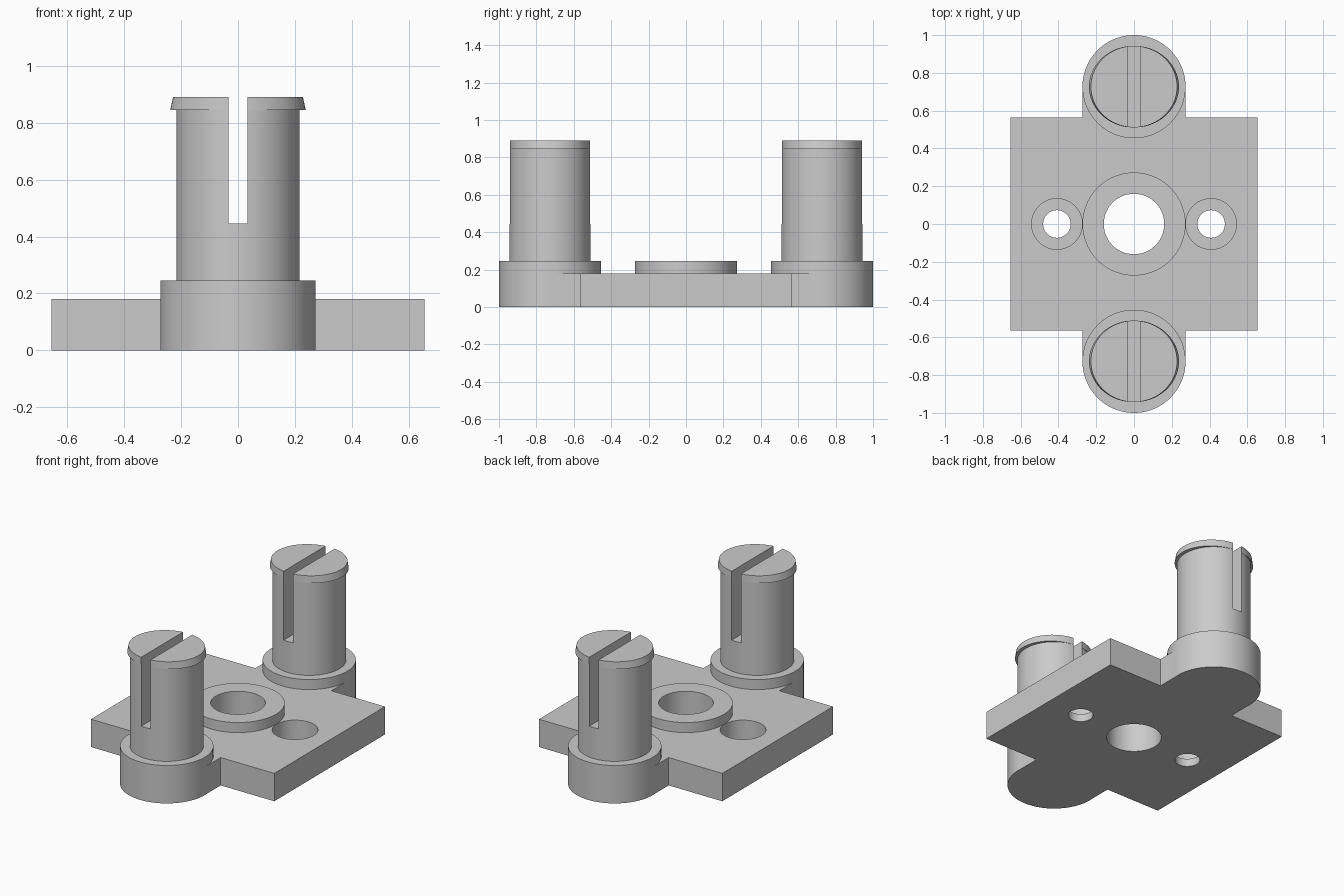
import bpy, bmesh, math

if "Cube" in bpy.data.objects:
    bpy.data.objects.remove(bpy.data.objects["Cube"])

SEG = 96
grey = bpy.data.materials.new("plain_grey")
grey.diffuse_color = (0.6, 0.6, 0.6, 1)
grey.use_nodes = True
grey.node_tree.nodes["Principled BSDF"].inputs["Base Color"].default_value = grey.diffuse_color


def finish(name, bm):
    bmesh.ops.recalc_face_normals(bm, faces=bm.faces)
    me = bpy.data.meshes.new(name)
    bm.to_mesh(me)
    bm.free()
    me.materials.append(grey)
    ob = bpy.data.objects.new(name, me)
    bpy.context.collection.objects.link(ob)
    return ob


def box(name, x, y, z0, z1, cy=0):
    """Box with half sizes x and y."""
    bm = bmesh.new()
    bmesh.ops.create_cube(bm, size=2)
    for v in bm.verts:
        v.co = (v.co.x * x, cy + v.co.y * y, z0 if v.co.z < 0 else z1)
    return finish(name, bm)


def stack(name, rings, cx=0, cy=0):
    """Closed solid through elliptical rings of (x radius, y radius, z)."""
    bm = bmesh.new()
    loops = []
    for rx, ry, z in rings:
        loops.append([bm.verts.new((cx + rx * math.cos(2 * math.pi * i / SEG),
                                    cy + ry * math.sin(2 * math.pi * i / SEG), z))
                      for i in range(SEG)])
    for a, b in zip(loops, loops[1:]):
        for i in range(SEG):
            j = (i + 1) % SEG
            bm.faces.new((a[i], a[j], b[j], b[i]))
    bm.faces.new(loops[0])
    bm.faces.new(loops[-1])
    return finish(name, bm)


def cylinder(name, r, z0, z1, cx=0, cy=0):
    return stack(name, [(r, r, z0), (r, r, z1)], cx, cy)


def combine(target, other, operation):
    mod = target.modifiers.new(operation.lower(), 'BOOLEAN')
    mod.operation = operation
    mod.solver = 'EXACT'
    mod.object = other
    bpy.context.view_layer.objects.active = target
    bpy.ops.object.modifier_apply(modifier=mod.name)
    bpy.data.objects.remove(other, do_unlink=True)


def smooth(ob):
    bpy.ops.object.select_all(action='DESELECT')
    ob.select_set(True)
    bpy.context.view_layer.objects.active = ob
    bpy.ops.object.shade_smooth_by_angle(angle=math.radians(30))


# Base plate with necks, round pin bosses and a raised centre ring
base = box("base_plate", 0.655, 0.565, 0, 0.18)
combine(base, box("neck", 0.272, 0.72, 0, 0.18), 'UNION')
for s in (-1, 1):
    combine(base, cylinder("boss", 0.273, 0, 0.245, 0, s * 0.727), 'UNION')
combine(base, cylinder("centre_ring", 0.273, 0.1, 0.245), 'UNION')

# Centre bore and the two counterbored screw holes
combine(base, cylinder("bore", 0.16, -0.1, 0.4), 'DIFFERENCE')
for s in (-1, 1):
    combine(base, cylinder("screw_hole", 0.073, -0.1, 0.1, s * 0.408), 'DIFFERENCE')
    combine(base, cylinder("counterbore", 0.134, 0.05, 0.3, s * 0.408), 'DIFFERENCE')
smooth(base)

# Split snap pins with a lip that swells only sideways
for side, s in (("front", -1), ("back", 1)):
    pin = stack(side + "_pin", [(0.216, 0.216, 0.24), (0.216, 0.216, 0.845),
                                (0.238, 0.2165, 0.845), (0.228, 0.2155, 0.89)],
                0, s * 0.727)
    combine(pin, box("slot", 0.033, 0.4, 0.445, 1.1, s * 0.727), 'DIFFERENCE')
    smooth(pin)
